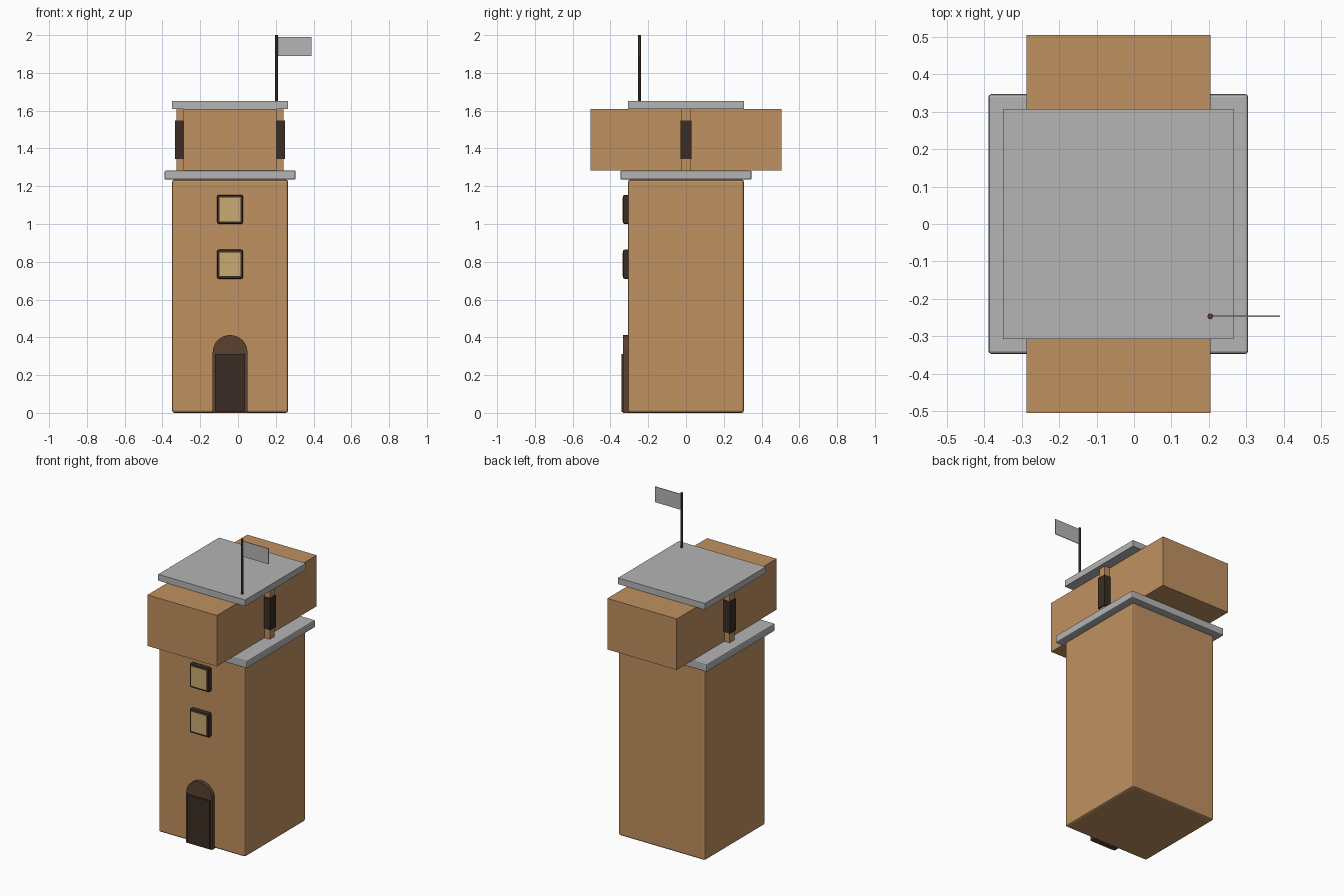
import bpy, bmesh, math

if "Cube" in bpy.data.objects:
    bpy.data.objects.remove(bpy.data.objects["Cube"], do_unlink=True)


def material(name, rgb):
    m = bpy.data.materials.new(name)
    m.use_nodes = True
    col = (*rgb, 1)
    m.diffuse_color = col
    bsdf = next(n for n in m.node_tree.nodes if n.type == 'BSDF_PRINCIPLED')
    bsdf.inputs["Base Color"].default_value = col
    return m


TAN = material("tan stone", (0.53, 0.285, 0.117))
GREY = material("grey slate", (0.46, 0.46, 0.46))
DARK = material("dark wood", (0.044, 0.027, 0.018))
BROWN = material("brown wood", (0.105, 0.052, 0.03))
PANE = material("pale yellow glass", (0.60, 0.40, 0.17))


def finish(name, bm, mat):
    bmesh.ops.recalc_face_normals(bm, faces=bm.faces)
    me = bpy.data.meshes.new(name)
    bm.to_mesh(me)
    bm.free()
    me.materials.append(mat)
    ob = bpy.data.objects.new(name, me)
    bpy.context.scene.collection.objects.link(ob)
    return ob


def box(name, xs, ys, zs, mat, bevel=0):
    """Box between the given limits, optionally with chamfered edges."""
    bm = bmesh.new()
    bmesh.ops.create_cube(bm, size=1)
    for v in bm.verts:
        v.co = [r[0] if c < 0 else r[1] for c, r in zip(v.co, (xs, ys, zs))]
    ob = finish(name, bm, mat)
    if bevel:
        mod = ob.modifiers.new("edge_bevel", 'BEVEL')
        mod.width = bevel
        mod.segments = 2
    return ob


CX = -0.042      # centre line of the tower
WALL = -0.306    # front wall


def span(half, centre=CX):
    return (centre - half, centre + half)


# Tower, cornice, upper storey and roof slab
box("tower_body", span(0.307), span(0.307, 0), (0, 1.235), TAN, 0.012)
box("cornice", span(0.347), span(0.347, 0), (1.235, 1.283), GREY, 0.007)
box("upper_storey", span(0.246), span(0.505, 0), (1.283, 1.61), TAN)
box("roof_slab", span(0.308), span(0.308, 0), (1.61, 1.65), GREY)

# Side pillars with dark louvres
for side, s in (("left", 1), ("right", -1)):
    inner = CX + s * 0.24
    for part, out, half, zs, mat in (
            ("pillar", 0.284, 0.024, (1.283, 1.61), TAN),
            ("louvre", 0.291, 0.03, (1.345, 1.548), DARK)):
        xs = sorted((inner, CX + s * out))
        box(f"{side}_{part}", xs, span(half, 0), zs, mat)

# Windows: chamfered frame with a thin pane
for name, z in (("lower", 0.787), ("upper", 1.077)):
    box(f"{name}_window_frame", span(0.068), (-0.333, WALL + 0.01),
        span(0.077, z), DARK, 0.007)
    box(f"{name}_window_pane", span(0.055), (-0.335, -0.33),
        span(0.063, z), PANE)

# Arched door surround
bm = bmesh.new()
R, SPRING, STEPS = 0.092, 0.32, 16
profile = [(-R, 0), (R, 0)]
profile += [(R * math.cos(math.pi * i / STEPS),
             SPRING + R * math.sin(math.pi * i / STEPS))
            for i in range(STEPS + 1)]
face = bm.faces.new([bm.verts.new((CX + x, -0.333, z)) for x, z in profile])
ext = bmesh.ops.extrude_face_region(bm, geom=[face])
for v in ext["geom"]:
    if isinstance(v, bmesh.types.BMVert):
        v.co.y = WALL + 0.01
finish("door_arch", bm, BROWN)
box("door", span(0.08), (-0.342, WALL), (0.004, 0.313), DARK)

# Flagpole and flag
bm = bmesh.new()
bmesh.ops.create_cone(bm, cap_ends=True, segments=8, radius1=0.008,
                      radius2=0.008, depth=0.36)
bmesh.ops.translate(bm, verts=bm.verts, vec=(0.204, -0.247, 1.82))
finish("flagpole", bm, BROWN)
box("flag", (0.21, 0.39), span(0.002, -0.247), (1.89, 1.99), GREY)
